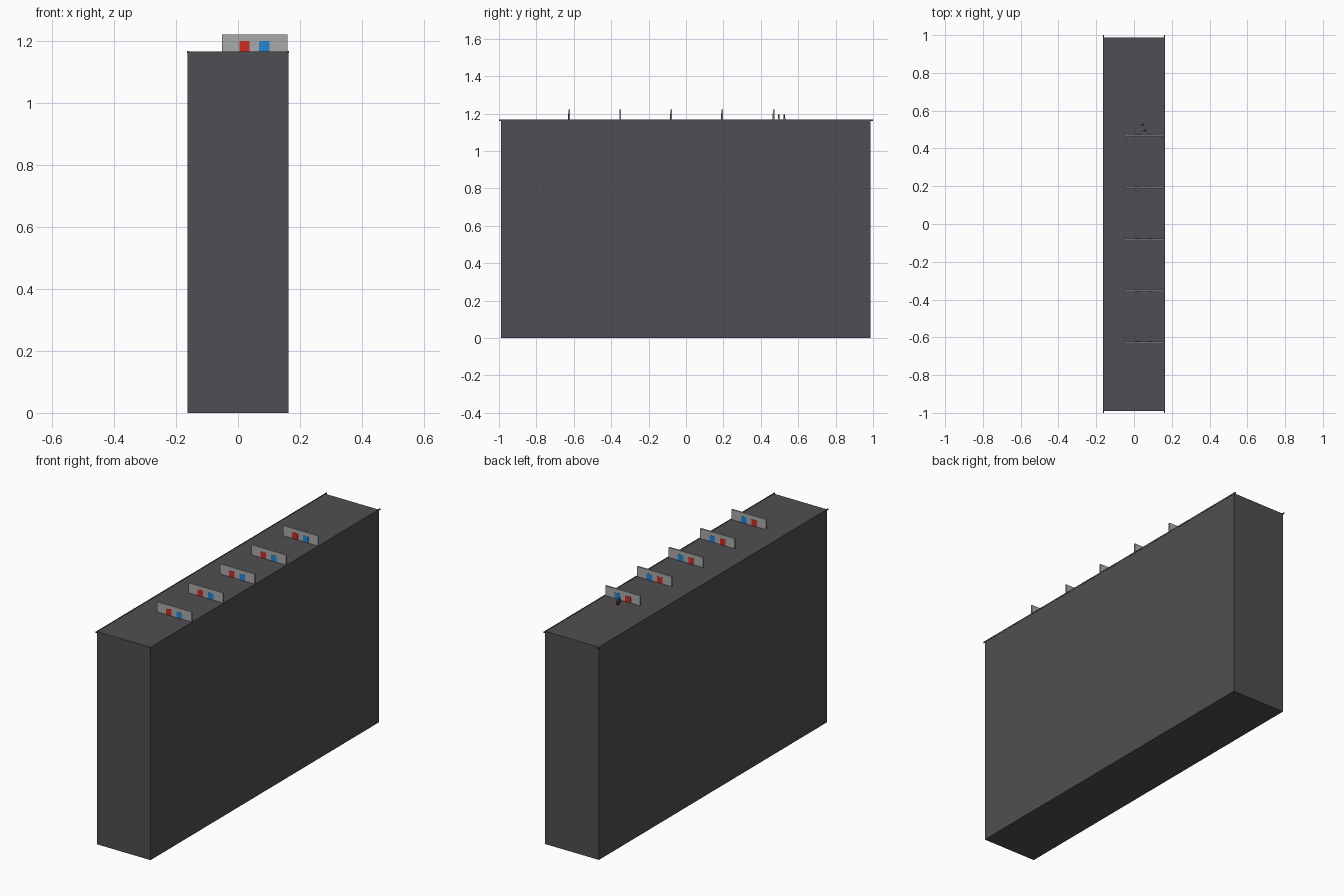
import bpy

if "Cube" in bpy.data.objects:
    bpy.data.objects.remove(bpy.data.objects["Cube"])


def material(name, rgb):
    m = bpy.data.materials.new(name)
    m.diffuse_color = (*rgb, 1)
    m.use_nodes = True
    m.node_tree.nodes["Principled BSDF"].inputs["Base Color"].default_value = m.diffuse_color
    return m


DARK = material("dark_grey", (0.078, 0.076, 0.085))
BLACK = material("near_black", (0.02, 0.02, 0.022))
PALE = material("pale_grey", (0.40, 0.40, 0.41))
RED = material("red", (0.60, 0.026, 0.018))
BLUE = material("blue", (0.018, 0.24, 0.65))
SKIN = material("brown", (0.22, 0.11, 0.06))


def box(name, x, y, z, mat):
    """Box spanning the given (min, max) ranges."""
    bpy.ops.mesh.primitive_cube_add(size=1, location=[sum(r) / 2 for r in (x, y, z)])
    o = bpy.context.object
    o.name = name
    o.scale = [r[1] - r[0] for r in (x, y, z)]
    bpy.ops.object.transform_apply(location=False, rotation=False, scale=True)
    o.data.materials.append(mat)
    return o


TOP = 1.166

# Tall block
box("block", (-0.163, 0.163), (-0.99, 0.987), (0, TOP), DARK)

# Thin rails along both long top edges
for side, x in (("left", -0.162), ("right", 0.162)):
    box(side + "_edge_rail", (x - 0.002, x + 0.002), (-1, 1), (1.161, 1.168), DARK)

# Cross walls, each with a red and a blue door showing on both faces
for i, y in enumerate((-0.625, -0.352, -0.08, 0.193, 0.468)):
    box(f"wall_{i}", (-0.051, 0.159), (y - 0.004, y + 0.004), (TOP, 1.221), PALE)
    for name, x, mat in (("red_door", 0.021, RED), ("blue_door", 0.085, BLUE)):
        box(f"{name}_{i}", (x - 0.0165, x + 0.0165), (y - 0.0048, y + 0.0048),
            (TOP, 1.2), mat)


# Tiny figures behind the last wall
def figure(name, x, y, shirt):
    for s in (-1, 1):
        lx, ly = x + s * 0.003, y + s * 0.003
        box(name + "_leg", (lx - 0.002, lx + 0.002), (ly - 0.002, ly + 0.002),
            (TOP, 1.176), BLACK)
        ax = x + s * 0.008
        box(name + "_arm", (ax - 0.002, ax + 0.002), (y - 0.002, y + 0.002),
            (1.177, 1.186), BLACK)
    box(name + "_torso", (x - 0.006, x + 0.006), (y - 0.004, y + 0.004),
        (1.175, 1.187), shirt)
    bpy.ops.mesh.primitive_uv_sphere_add(segments=10, ring_count=6, radius=0.0045,
                                         location=(x, y, 1.191))
    head = bpy.context.object
    head.name = name + "_head"
    head.data.materials.append(SKIN)
    bpy.ops.object.shade_smooth()


figure("blue_figure", 0.058, 0.496, BLUE)
figure("red_figure", 0.046, 0.526, RED)
